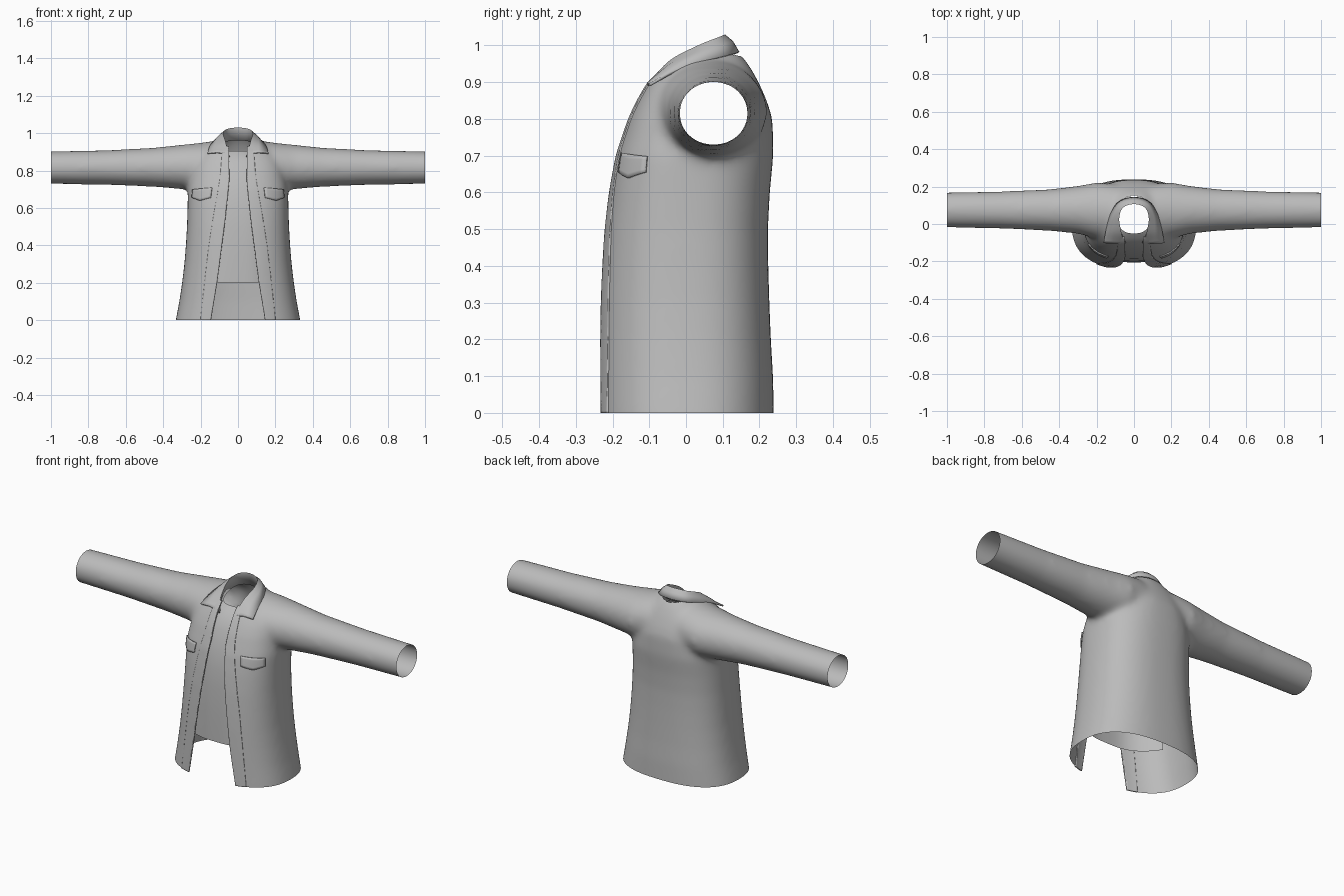
import bpy, bmesh, math
from mathutils import Vector
from mathutils.bvhtree import BVHTree

if "Cube" in bpy.data.objects:
    bpy.data.objects.remove(bpy.data.objects["Cube"])

cloth = bpy.data.materials.new("grey_cloth")
cloth.diffuse_color = (0.5, 0.5, 0.5, 1)
cloth.use_nodes = True
cloth.node_tree.nodes["Principled BSDF"].inputs["Base Color"].default_value = cloth.diffuse_color


def finish(name, bm, thickness=0.0):
    """Turn a bmesh into a smooth-shaded cloth object."""
    me = bpy.data.meshes.new(name)
    bm.to_mesh(me)
    bm.free()
    me.materials.clear()
    me.materials.append(cloth)
    ob = bpy.data.objects.new(name, me)
    bpy.context.collection.objects.link(ob)
    if thickness:
        mod = ob.modifiers.new("thickness", 'SOLIDIFY')
        mod.thickness, mod.offset = thickness, 0
    bpy.ops.object.select_all(action='DESELECT')
    ob.select_set(True)
    bpy.context.view_layer.objects.active = ob
    bpy.ops.object.shade_smooth_by_angle(angle=math.radians(40))
    return ob


def lerp(keys, t):
    """Piecewise linear lookup; first entry of each key is the parameter."""
    if t <= keys[0][0]:
        return keys[0][1:]
    for a, b in zip(keys, keys[1:]):
        if t <= b[0]:
            f = (t - a[0]) / (b[0] - a[0])
            return [p + (q - p) * f for p, q in zip(a[1:], b[1:])]
    return keys[-1][1:]


def curve(points, steps=5):
    """Smooth path through the points."""
    p = [Vector(v) for v in points]
    p = [2 * p[0] - p[1]] + p + [2 * p[-1] - p[-2]]
    out = []
    for i in range(1, len(p) - 2):
        a, b, c, d = p[i - 1:i + 3]
        for k in range(steps):
            t = k / steps
            out.append(0.5 * (2 * b + (c - a) * t + (2 * a - 5 * b + 4 * c - d) * t * t
                              + (3 * b - a - 3 * c + d) * t ** 3))
    return out + [p[-2]]


def skin(bm, rows, closed=False):
    vs = [[bm.verts.new(c) for c in r] for r in rows]
    n = len(rows[0])
    for a, b in zip(vs, vs[1:]):
        for i in range(n if closed else n - 1):
            j = (i + 1) % n
            bm.faces.new((a[i], a[j], b[j], b[i]))
    if closed:
        bm.faces.new(vs[0][::-1])
        bm.faces.new(vs[-1])


def power(c, e):
    return math.copysign(abs(c) ** (2 / e), c)


ANGLES = [2 * math.pi * i / 64 for i in range(64)]
# torso sections: height, half width, front y, back y
TORSO = [(-0.08, .345, -.242, .24), (0, .333, -.242, .239), (.1, .314, -.241, .237),
         (.2, .299, -.239, .231), (.3, .287, -.236, .227), (.4, .279, -.230, .224),
         (.5, .273, -.222, .223), (.6, .270, -.209, .228), (.7, .268, -.190, .238),
         (.8, .245, -.156, .236), (.85, .225, -.132, .220), (.9, .185, -.104, .198),
         (.94, .140, -.060, .176), (.98, .095, 0, .148)]
# sleeve sections: distance from centre, low z, high z, front y, back y
SLEEVE = [(0, .71, .955, -.08, .2), (.12, .70, .960, -.08, .215), (.2, .692, .948, -.078, .222),
          (.3, .70, .938, -.052, .204), (.45, .713, .922, -.037, .186),
          (.7, .723, .909, -.025, .175), (1.06, .729, .901, -.018, .168)]

# solid body and sleeves, fused and softened
bm = bmesh.new()
rows = []
for z, w, f, b in TORSO:
    rows.append([(w * power(math.cos(a), 2.5),
                  (b if math.sin(a) > 0 else -f) * power(math.sin(a), 2.5), z) for a in ANGLES])
skin(bm, rows, True)
rows = []
for i in range(-53, 54):
    x = i / 50
    lo, hi, f, b = lerp(SLEEVE, abs(x))
    rows.append([(x, (f + b) / 2 + (b - f) / 2 * math.cos(a),
                  (lo + hi) / 2 + (hi - lo) / 2 * math.sin(a)) for a in ANGLES])
skin(bm, rows, True)
bmesh.ops.recalc_face_normals(bm, faces=bm.faces)
solid = finish("body_solid", bm)
mod = solid.modifiers.new("fuse", 'REMESH')
mod.mode, mod.voxel_size = 'VOXEL', 0.011
mod = solid.modifiers.new("soften", 'SMOOTH')
mod.factor, mod.iterations = 0.5, 28
fused = bpy.data.meshes.new_from_object(solid.evaluated_get(bpy.context.evaluated_depsgraph_get()))
bpy.data.objects.remove(solid)
bm = bmesh.new()
bm.from_mesh(fused)
bpy.data.meshes.remove(fused)
tree = BVHTree.FromBMesh(bm)


def cut(faces, co, no, clear=False):
    geom = list({e for f in faces for e in (*f.verts, *f.edges, f)})
    bmesh.ops.bisect_plane(bm, geom=geom, dist=1e-5, plane_co=co, plane_no=no, clear_outer=clear)


# open hem and cuffs
for co, no in (((0, 0, 0), (0, 0, -1)), ((1, 0, 0), (1, 0, 0)), ((-1, 0, 0), (-1, 0, 0))):
    cut(bm.faces[:], co, no, True)

# front opening and placket seam lines: height, half width
OPENING = [(0, .145), (.2, .112), (.4, .086), (.53, .069), (.75, .046), (1, .05)]
SEAM = [(0, .2), (.2, .178), (.4, .155), (.53, .135), (.75, .097), (1, .075)]
for z, _ in OPENING[1:-1]:
    cut([f for f in bm.faces if f.calc_center_median().y < 0], (0, 0, z), (0, 0, 1))
for line in (OPENING, SEAM):
    for (z0, x0), (z1, x1) in zip(line, line[1:]):
        for s in (1, -1):
            part = [f for f in bm.faces if f.calc_center_median().y < 0
                    and z0 < f.calc_center_median().z < z1]
            cut(part, (s * x0, 0, z0), (z1 - z0, 0, -s * (x1 - x0)))

# remove the open front and the neck hole, and mark the placket
gone, strip = [], []
for f in bm.faces:
    c = f.calc_center_median()
    if c.z > .85 and (c.x / .092) ** 2 + ((c.y - .03) / .122) ** 2 < 1:
        gone.append(f)
    elif c.y < 0 and abs(c.x) < lerp(OPENING, c.z)[0]:
        gone.append(f)
    elif c.y < 0 and abs(c.x) < lerp(SEAM, c.z)[0]:
        strip.append(f)
for f in strip:
    f.material_index = 1
bmesh.ops.delete(bm, geom=gone, context='FACES')
placket = bm.copy()
for mesh, index in ((bm, 1), (placket, 0)):
    bmesh.ops.delete(mesh, geom=[f for f in mesh.faces if f.material_index == index], context='FACES')
    for f in mesh.faces:
        f.material_index = 0
finish("jacket_body", bm)
finish("front_placket", placket, 0.007)

# inner shirt front: height, centre y, half width
SHIRT = [(.2, -.205, .25), (.35, -.203, .24), (.5, -.196, .23), (.6, -.186, .225), (.7, -.168, .215),
         (.8, -.133, .19), (.85, -.106, .16), (.885, -.075, .11), (.905, -.05, .075)]
bm = bmesh.new()
skin(bm, [[(w * i / 12, y * (1 - .62 * abs(i / 12) ** 3), z) for i in range(-12, 13)]
          for z, y, w in SHIRT])
finish("inner_shirt", bm)

# collar: stand bottom, fold and outer edge, from front to back
STAND = [(.047, -.100, .872), (.074, -.04, .905), (.086, .03, .935), (.062, .092, .955), (0, .116, .962)]
FOLD = [(.055, -.106, .888), (.070, -.045, .955), (.081, .03, .995), (.060, .088, 1.018), (0, .108, 1.026)]
OUTER = [(.163, -.100, .892), (.148, -.03, .930), (.125, .05, .957), (.080, .118, .974), (0, .142, .98)]


def around(half):
    return curve(half + [(-x, y, z) for x, y, z in half[-2::-1]])


bm = bmesh.new()
stand, fold, outer = around(STAND), around(FOLD), around(OUTER)
middle = [(a + b) / 2 + Vector((0, 0, .006)) for a, b in zip(fold, outer)]
skin(bm, [stand, fold, middle, outer])
finish("collar", bm, 0.008)

# chest pocket flaps laid on the cloth
for side, s in (("right", 1), ("left", -1)):
    bm = bmesh.new()
    ray = Vector((-.6 * s, .8, 0))
    rows = []
    for v in range(6):
        row = []
        for u in range(9):
            t = u / 8
            top = .708 - .010 * t
            low = .655 - .016 * (1 - abs(2 * t - 1))
            p = Vector((s * (.150 + .085 * t), -.190 + .095 * t, top + (low - top) * v / 5))
            hit, normal, _, _ = tree.ray_cast(p - ray * .3, ray)
            row.append(hit - ray * .004 if hit else p)
        rows.append(row)
    skin(bm, rows)
    finish(side + "_pocket_flap", bm, 0.006)
